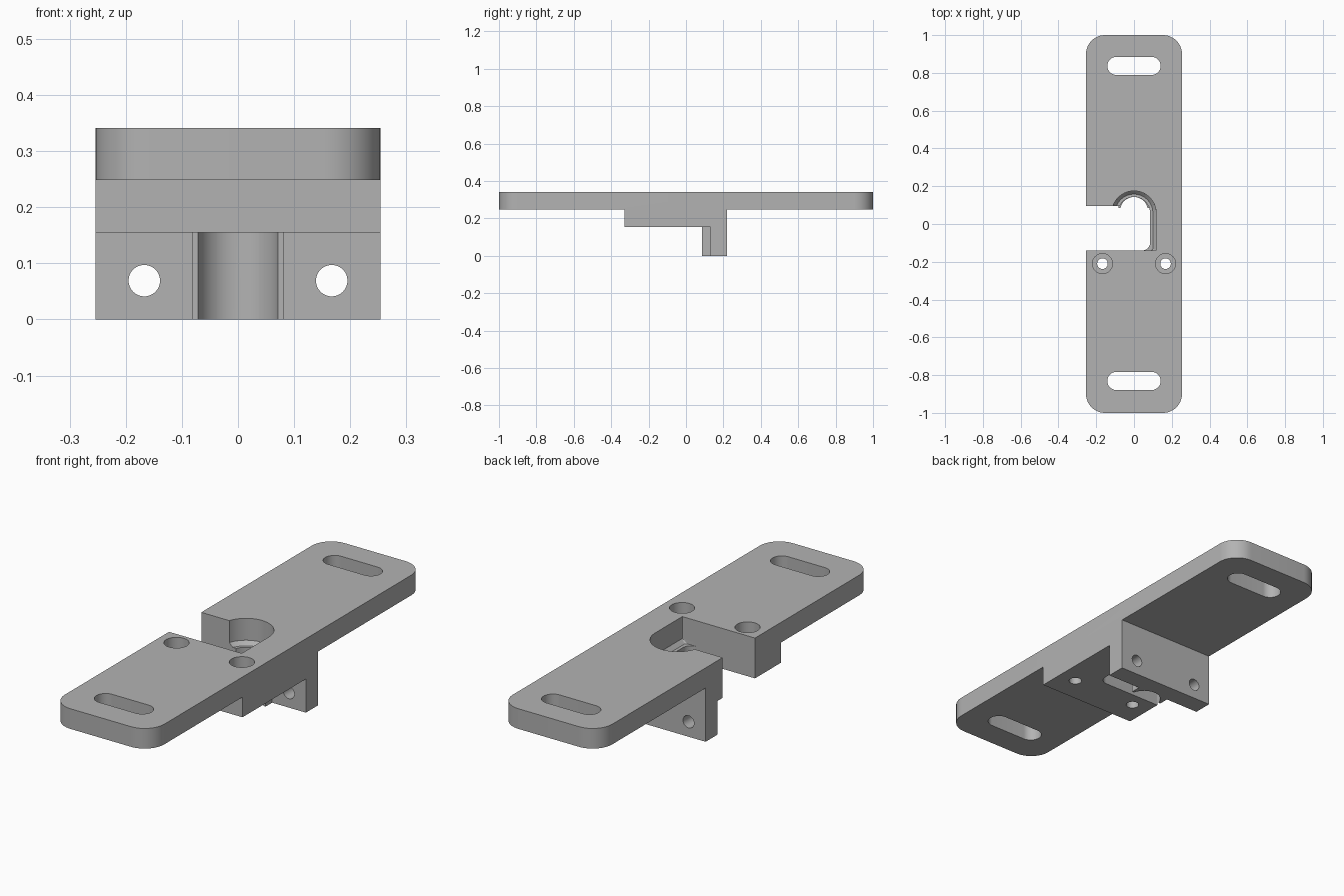
import bpy, bmesh
from math import pi, sin, cos, asin

cube = bpy.data.objects.get("Cube")
if cube:
    bpy.data.objects.remove(cube, do_unlink=True)

grey = bpy.data.materials.new("plain grey")
grey.use_nodes = True
grey.diffuse_color = (0.45, 0.45, 0.45, 1)
grey.node_tree.nodes["Principled BSDF"].inputs["Base Color"].default_value = (0.45, 0.45, 0.45, 1)


def arc(cx, cy, r, a0, a1, n=16):
    return [(cx + r * cos(a0 + (a1 - a0) * i / n), cy + r * sin(a0 + (a1 - a0) * i / n))
            for i in range(n + 1)]


def circle(cx, cy, r):
    return arc(cx, cy, r, 0, 2 * pi, 48)[:-1]


def rounded(cx, cy, hx, hy, r):
    """Rectangle outline with four round corners."""
    pts = []
    for k, (sx, sy) in enumerate([(1, 1), (-1, 1), (-1, -1), (1, -1)]):
        pts += arc(cx + sx * (hx - r), cy + sy * (hy - r), r, k * pi / 2, (k + 1) * pi / 2, 12)
    return pts


def rect(x0, x1, y0, y1):
    return [(x0, y0), (x1, y0), (x1, y1), (x0, y1)]


def prism(name, low, z0, z1, high=None, upright=False):
    """Solid between two outlines; upright runs it along y instead of z."""
    high = high or low
    place = (lambda p, h: (p[0], -h, p[1])) if upright else (lambda p, h: (p[0], p[1], h))
    bm = bmesh.new()
    a = [bm.verts.new(place(p, z0)) for p in low]
    b = [bm.verts.new(place(p, z1)) for p in high]
    bm.faces.new(a[::-1])
    bm.faces.new(b)
    for i in range(len(a)):
        j = (i + 1) % len(a)
        bm.faces.new((a[i], a[j], b[j], b[i]))
    bmesh.ops.remove_doubles(bm, verts=bm.verts, dist=1e-5)
    bmesh.ops.recalc_face_normals(bm, faces=bm.faces)
    mesh = bpy.data.meshes.new(name)
    bm.to_mesh(mesh)
    bm.free()
    mesh.materials.append(grey)
    ob = bpy.data.objects.new(name, mesh)
    bpy.context.collection.objects.link(ob)
    return ob


def combine(target, tool, operation="DIFFERENCE"):
    """Apply a boolean and discard the tool."""
    mod = target.modifiers.new("cut", "BOOLEAN")
    mod.operation, mod.solver, mod.object = operation, "EXACT", tool
    bpy.context.view_layer.objects.active = target
    bpy.ops.object.modifier_apply(modifier=mod.name)
    bpy.data.objects.remove(tool, do_unlink=True)


def notch(r, corner):
    """Side opening: round at the back, filleted at the inner front corner."""
    cy, back, front = 0.058, 0.095, -0.14
    pts = arc(r - corner, front + corner, corner, -pi / 2, 0, 8)
    pts += arc(0, cy, r, 0, pi - asin((back - cy) / r), 40)
    return pts + [(-0.4, back), (-0.4, front)]


W, LOW, MID, TOP = 0.254, 0.155, 0.248, 0.341

# Mounting plate and the block beneath it
bracket = prism("mounting_bracket", rounded(0, 0, W, 1, 0.1), MID, TOP)
combine(bracket, prism("block", rect(-W, W, -0.33, 0.22), LOW, MID), "UNION")

# Stepped side notch with a sloped ledge
combine(bracket, prism("notch_lower", notch(0.085, 0.04), 0.1, 0.3))
combine(bracket, prism("notch_slope", notch(0.1, 0.012), 0.222, 0.24, notch(0.117, 0.002)))
combine(bracket, prism("notch_upper", notch(0.117, 0.002), 0.2399, 0.4))

# Adjustment slots at both ends
for y in (0.837, -0.831):
    combine(bracket, prism("slot", rounded(0, y, 0.141, 0.048, 0.0479), 0.2, 0.4))

# Counterbored screw holes
for x in (-0.167, 0.167):
    combine(bracket, prism("screw_hole", circle(x, -0.21, 0.028), 0.1, 0.4))
    combine(bracket, prism("counterbore", circle(x, -0.21, 0.053), 0.215, 0.4))

# Hanging flange with a grooved clamp lip and two cross holes
flange = prism("flange", rect(-W, W, 0.132, 0.22), 0, LOW)
combine(flange, prism("lip", rect(-0.082, 0.082, 0.085, 0.16), 0, LOW), "UNION")
combine(flange, prism("groove", circle(0, 0.07, 0.073), -0.1, 0.3))
for x in (-0.167, 0.167):
    combine(flange, prism("cross_hole", circle(x, 0.069, 0.028), -0.4, 0.05, upright=True))
combine(bracket, flange, "UNION")

# Smooth round walls, crisp edges
bpy.ops.object.select_all(action="DESELECT")
bracket.select_set(True)
bpy.context.view_layer.objects.active = bracket
bpy.ops.object.shade_smooth_by_angle(angle=pi / 6)
